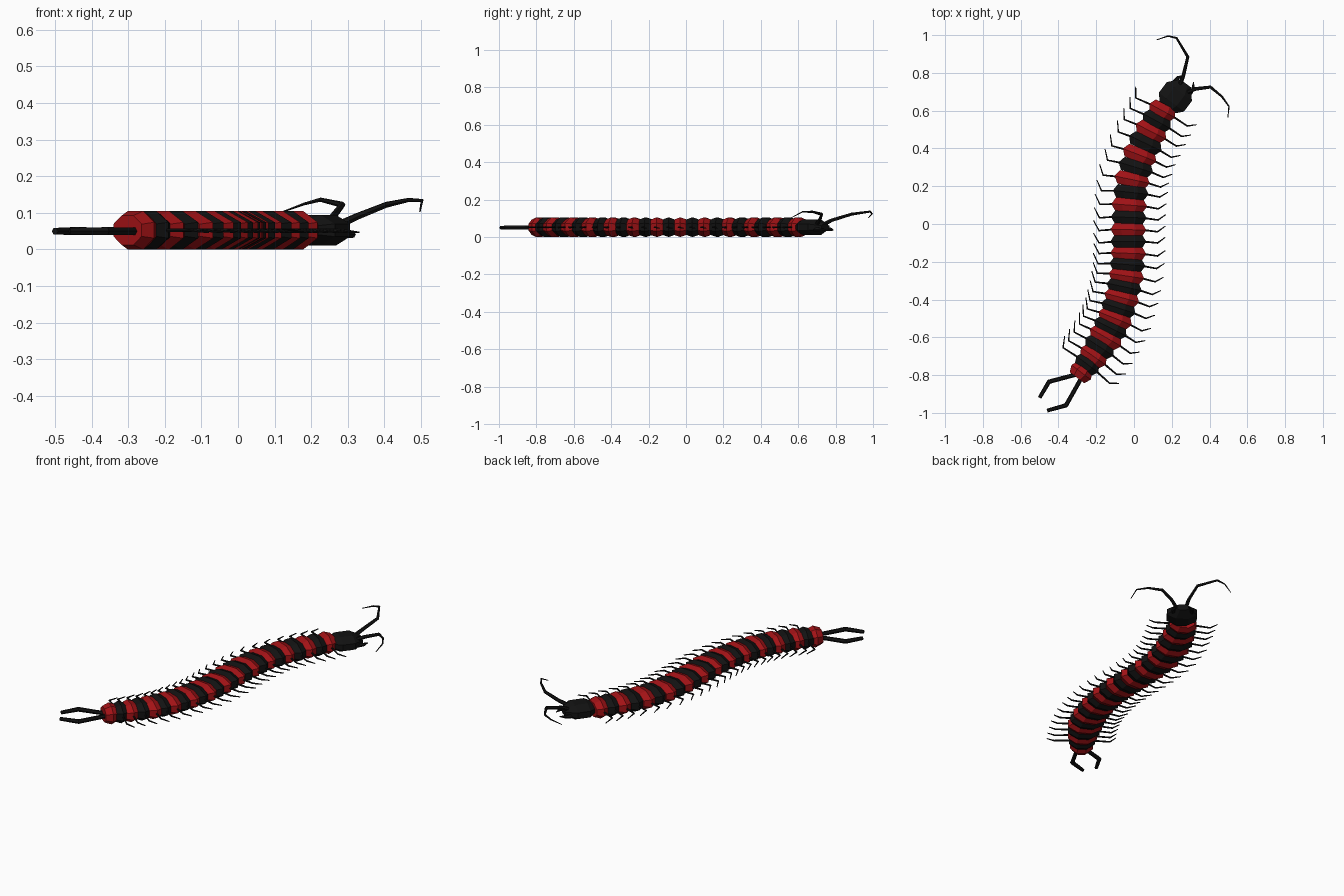
import bpy, bmesh, math
from mathutils import Vector, Matrix

cube = bpy.data.objects.get("Cube")
if cube:
    bpy.data.objects.remove(cube)

MID = 0.0525  # height of the body axis


def material(name, color):
    m = bpy.data.materials.new(name)
    m.use_nodes = True
    m.diffuse_color = color
    m.node_tree.nodes["Principled BSDF"].inputs["Base Color"].default_value = color
    return m


red = material("shell red", (0.36, 0.006, 0.008, 1))
black = material("shell black", (0.006, 0.006, 0.006, 1))


def frame(pos, heading):
    """Local x = right, y = forward, z = up."""
    f = Vector((heading[0], heading[1], 0)).normalized()
    r = Vector((f.y, -f.x, 0))
    m = Matrix((r, f, Vector((0, 0, 1)))).transposed().to_4x4()
    m.translation = (pos[0], pos[1], MID)
    return m


def loft(name, mat, matrix, stations, sides=8):
    """Flat-topped rings at (forward, half width, half height), skinned and capped."""
    bm = bmesh.new()
    k = 1 / math.cos(math.pi / sides)
    rings = []
    for y, w, h in stations:
        angles = [2 * math.pi * (i + 0.5) / sides for i in range(sides)]
        rings.append([bm.verts.new((k * w * math.cos(a), y, k * h * math.sin(a))) for a in angles])
    for a, b in zip(rings, rings[1:]):
        for i in range(sides):
            j = (i + 1) % sides
            bm.faces.new((a[i], a[j], b[j], b[i]))
    bm.faces.new(rings[0])
    bm.faces.new(rings[-1])
    bmesh.ops.recalc_face_normals(bm, faces=bm.faces)
    mesh = bpy.data.meshes.new(name)
    bm.to_mesh(mesh)
    bm.free()
    mesh.materials.append(mat)
    obj = bpy.data.objects.new(name, mesh)
    obj.matrix_world = matrix
    bpy.context.collection.objects.link(obj)


def limbs(name, paths, depth, radii):
    """Thin jointed limbs, one straight-sided spline per path."""
    cu = bpy.data.curves.new(name, "CURVE")
    cu.dimensions = "3D"
    cu.bevel_depth = depth
    cu.bevel_resolution = 1
    cu.use_fill_caps = True
    cu.materials.append(black)
    for path in paths:
        s = cu.splines.new("POLY")
        s.use_smooth = False
        s.points.add(len(path) - 1)
        for p, co, r in zip(s.points, path, radii):
            p.co = (*co, 1)
            p.radius = r
    bpy.context.collection.objects.link(bpy.data.objects.new(name, cu))


# Body path: centres of the red segments, black ones halfway between
reds = [Vector(p) for p in (
    (0.15, 0.60), (0.09, 0.49), (0.03, 0.365), (-0.01, 0.235), (-0.025, 0.10),
    (-0.03, -0.03), (-0.03, -0.155), (-0.04, -0.275), (-0.065, -0.39),
    (-0.10, -0.50), (-0.15, -0.60), (-0.215, -0.70), (-0.28, -0.785))]
spine = [reds[0]]
for a, b in zip(reds, reds[1:]):
    spine += [(a + b) / 2, b]
last = len(spine) - 1

# Segments: double frustums, narrower at both ends of the body
legs = {"right": [], "left": []}
for i, p in enumerate(spine):
    m = frame(p, spine[max(i - 1, 0)] - spine[min(i + 1, last)])
    w = min(0.095, 0.077 + 0.006 * i, 0.064 + 0.008 * (last - i))
    loft(f"body_segment_{i + 1}", black if i % 2 else red, m,
         [(-0.036, w * 0.76, 0.040), (0, w, MID), (0.036, w * 0.76, 0.040)])
    if i < last:
        for side, sx, out, fwd in (("right", 1, 0.195, 0.022), ("left", -1, 0.185, 0.045)):
            legs[side].append([m @ Vector(q) for q in (
                (sx * w * 0.8, 0, 0), (sx * 0.155, -0.008, 0), (sx * out, fwd, -0.006))])
for side, paths in legs.items():
    limbs(f"{side}_legs", paths, 0.005, (1.1, 0.9, 0.5))

# Head with two small jaws
head = frame((0.222, 0.677), (0.6, 0.8))
loft("head", black, head, [(-0.085, 0.042, 0.026), (-0.04, 0.083, 0.042),
                           (0.03, 0.083, 0.042), (0.085, 0.036, 0.018)])
limbs("jaws", [[head @ Vector(q) for q in (
    (s * 0.05, 0.05, -0.01), (s * 0.05, 0.085, -0.012), (s * 0.03, 0.115, -0.015))]
    for s in (1, -1)], 0.012, (1.1, 0.8, 0.2))

# Antennae, rising and then drooping at the tips
limbs("antennae", [
    [(0.235, 0.72, 0.06), (0.26, 0.78, 0.09), (0.285, 0.885, 0.122),
     (0.225, 0.985, 0.136), (0.18, 0.995, 0.124), (0.12, 0.975, 0.102)],
    [(0.26, 0.69, 0.06), (0.325, 0.715, 0.09), (0.405, 0.725, 0.122),
     (0.465, 0.675, 0.135), (0.503, 0.622, 0.134), (0.497, 0.565, 0.104)],
], 0.01, (1.2, 1, 0.85, 0.6, 0.4, 0.2))

# Tail legs
limbs("tail_legs", [
    [(-0.28, -0.79, 0.05), (-0.45, -0.835, 0.05), (-0.50, -0.92, 0.05)],
    [(-0.27, -0.80, 0.05), (-0.36, -0.96, 0.05), (-0.46, -0.988, 0.05)],
], 0.0125, (0.9, 1, 0.8))
